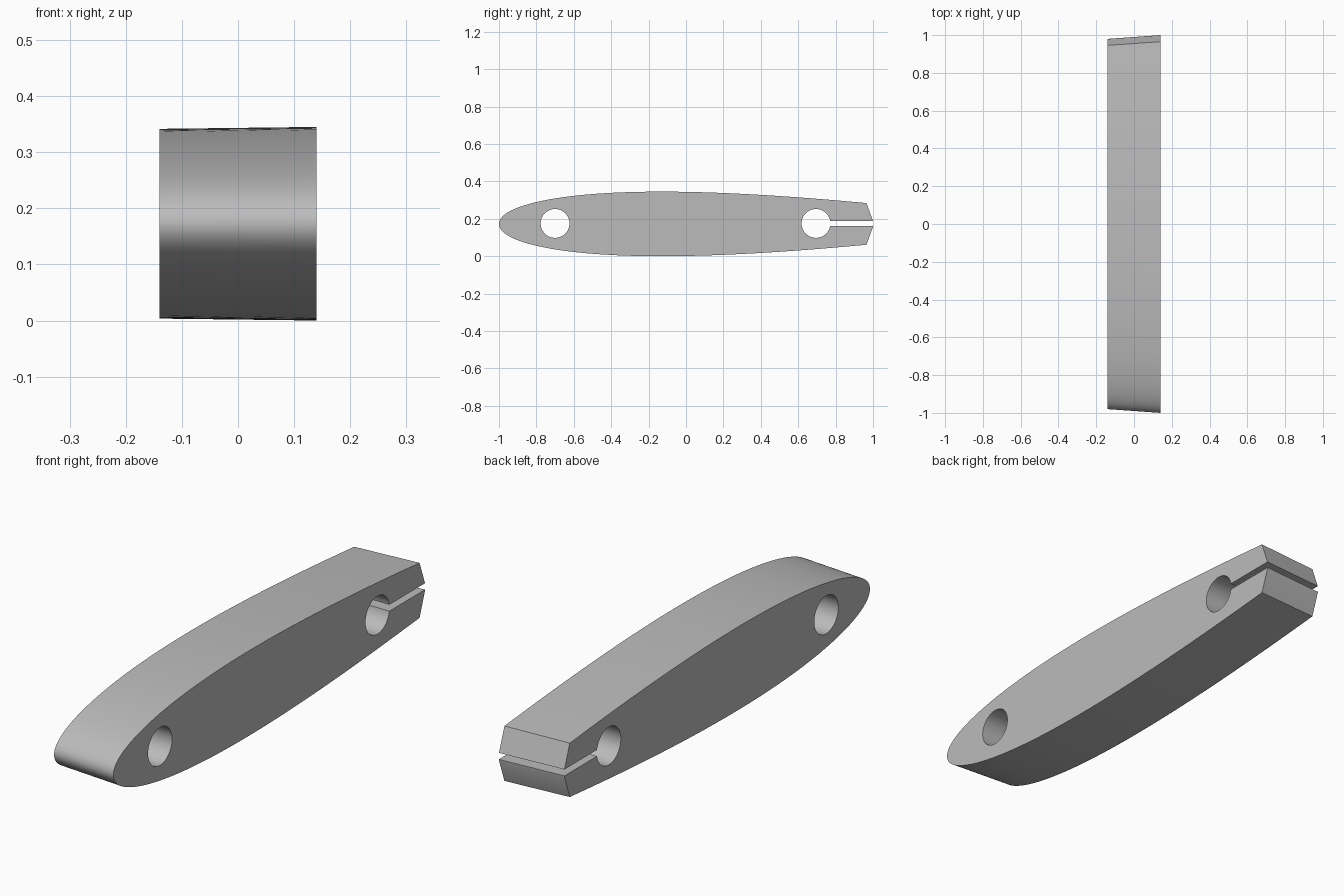
import bpy, bmesh, math
from mathutils import Matrix

cube = bpy.data.objects.get("Cube")
if cube:
    bpy.data.objects.remove(cube, do_unlink=True)

HALF_WIDTH = 0.14
MID_Z = 0.1725
CHORD = 2.9
TAIL_Y = 0.965
TAPER = 0.98

grey = bpy.data.materials.new("plain grey")
grey.use_nodes = True
grey.diffuse_color = (0.5, 0.5, 0.5, 1)
grey.node_tree.nodes["Principled BSDF"].inputs["Base Color"].default_value = (0.5, 0.5, 0.5, 1)


def make_object(name, bm):
    bmesh.ops.recalc_face_normals(bm, faces=bm.faces)
    mesh = bpy.data.meshes.new(name)
    bm.to_mesh(mesh)
    bm.free()
    mesh.materials.append(grey)
    obj = bpy.data.objects.new(name, mesh)
    bpy.context.collection.objects.link(obj)
    return obj


def half_thickness(y):
    """Symmetric aerofoil thickness, blunt at the nose."""
    t = (y + 1) / CHORD
    shape = 0.2969 * math.sqrt(t) - 0.126 * t - 0.3516 * t**2 + 0.2843 * t**3 - 0.1015 * t**4
    return MID_Z * shape / 0.10


# Aerofoil outline, closely spaced at the nose, with a pointed tail
steps = 64
upper = []
for i in range(1, steps + 1):
    y = -1 + (TAIL_Y + 1) * (i / steps) ** 2
    upper.append((y, half_thickness(y)))
outline = [(-1, 0)] + upper + [(1, 0.015), (1, -0.015)]
outline += [(y, -h) for y, h in reversed(upper)]

# Body: the outline lofted between its small and large ends
bm = bmesh.new()
ends = []
for x, scale in ((-HALF_WIDTH, TAPER), (HALF_WIDTH, 1)):
    ends.append([bm.verts.new((x, y * scale, MID_Z + h * scale)) for y, h in outline])
for ring in ends:
    bm.faces.new(ring)
for i in range(len(outline)):
    j = (i + 1) % len(outline)
    bm.faces.new((ends[0][i], ends[0][j], ends[1][j], ends[1][i]))
body = make_object("strut_body", bm)


def cut(cutter):
    cutter.hide_render = True
    mod = body.modifiers.new(cutter.name, "BOOLEAN")
    mod.operation = "DIFFERENCE"
    mod.solver = "EXACT"
    mod.object = cutter
    bpy.context.view_layer.objects.active = body
    bpy.ops.object.modifier_apply(modifier=mod.name)
    bpy.data.objects.remove(cutter, do_unlink=True)


# Two round holes across the body
for name, y in (("front_hole", -0.70), ("rear_hole", 0.695)):
    bm = bmesh.new()
    bmesh.ops.create_cone(bm, cap_ends=True, segments=64, radius1=0.077, radius2=0.077, depth=1,
                          matrix=Matrix.Translation((0, y, 0.175)) @ Matrix.Rotation(math.pi / 2, 4, "Y"))
    cut(make_object(name, bm))

# Clamping slot from the rear hole to the tail
bm = bmesh.new()
bmesh.ops.create_cube(bm, size=1, matrix=Matrix.Translation((0, 0.95, 0.175)) @ Matrix.Diagonal((1, 0.4, 0.026, 1)))
cut(make_object("tail_slot", bm))

# Smooth skin with crisp edges
bpy.ops.object.select_all(action="DESELECT")
body.select_set(True)
bpy.context.view_layer.objects.active = body
bpy.ops.object.shade_smooth_by_angle(angle=math.radians(30))
